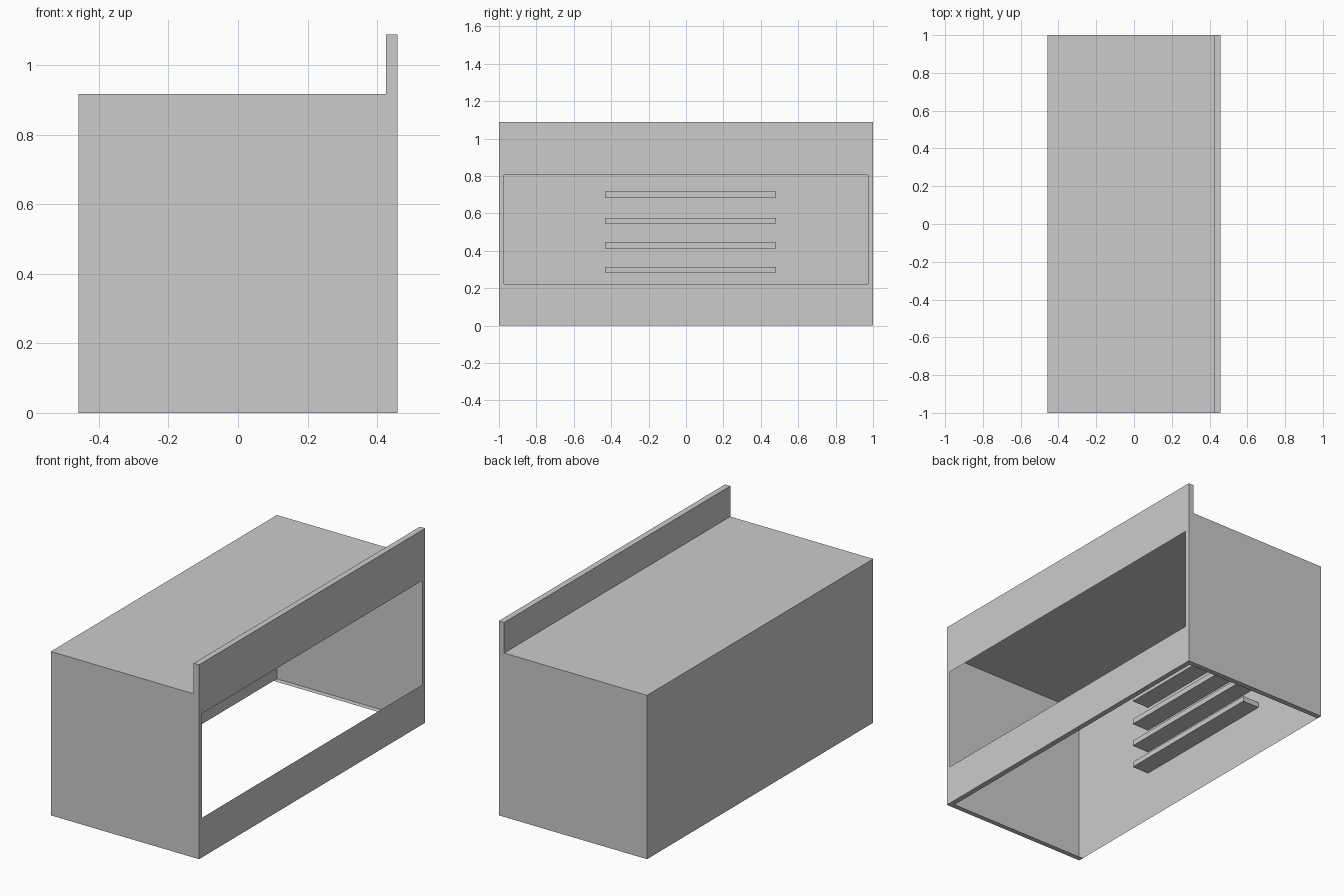
import bpy, bmesh

if "Cube" in bpy.data.objects:
    bpy.data.objects.remove(bpy.data.objects["Cube"])

X, Y, H = 0.459, 1.0, 0.917      # half depth, half length, worktop height
LIP_X, LIP_TOP = 0.426, 1.088    # raised lip along the right side
RIM = 0.03                       # width of the flat rim around the open bottom


def make_object(name, bm):
    bmesh.ops.remove_doubles(bm, verts=bm.verts, dist=1e-5)
    mesh = bpy.data.meshes.new(name)
    bm.to_mesh(mesh)
    bm.free()
    obj = bpy.data.objects.new(name, mesh)
    bpy.context.collection.objects.link(obj)
    return obj


def face(bm, points):
    return bm.faces.new([bm.verts.new(p) for p in points])


# Thin shell: side profile swept along y, with open bottom and open right side
bm = bmesh.new()
profile = [(-X, 0), (-X, H), (LIP_X, H), (LIP_X, LIP_TOP), (X, LIP_TOP), (X, 0)]
for (x0, z0), (x1, z1) in zip(profile[:-2], profile[1:-1]):
    face(bm, [(x0, -Y, z0), (x0, Y, z0), (x1, Y, z1), (x1, -Y, z1)])
face(bm, [(x, -Y, z) for x, z in profile])
face(bm, [(x, Y, z) for x, z in reversed(profile)])
make_object("counter_shell", bm)

# Right panel: sheet with a large rectangular opening
bm = bmesh.new()
oy, z_low, z_high = 0.972, 0.222, 0.805
outer = [(-Y, 0), (Y, 0), (Y, LIP_TOP), (-Y, LIP_TOP)]
inner = [(-oy, z_low), (oy, z_low), (oy, z_high), (-oy, z_high)]
for i in range(4):
    j = (i + 1) % 4
    face(bm, [(X, *outer[i]), (X, *outer[j]), (X, *inner[j]), (X, *inner[i])])
make_object("right_panel_frame", bm)

# Flat rim around three sides of the open bottom
bm = bmesh.new()
rim_outer = [(-X, -Y), (X, -Y), (X, Y), (-X, Y)]
rim_inner = [(-X, -Y + RIM), (X - RIM, -Y + RIM), (X - RIM, Y - RIM), (-X, Y - RIM)]
for i in range(3):
    ring = [rim_outer[i], rim_inner[i], rim_inner[i + 1], rim_outer[i + 1]]
    face(bm, [(x, y, 0) for x, y in ring])
make_object("bottom_rim", bm)

# Shelf slats on the inside of the back wall
for i, z in enumerate((0.298, 0.428, 0.561, 0.701)):
    bm = bmesh.new()
    bmesh.ops.create_cube(bm, size=1)
    bmesh.ops.scale(bm, vec=(0.105, 0.914, 0.03), verts=bm.verts)
    bmesh.ops.translate(bm, vec=(-X + 0.0525, 0.025, z), verts=bm.verts)
    make_object(f"shelf_slat_{i + 1}", bm)
